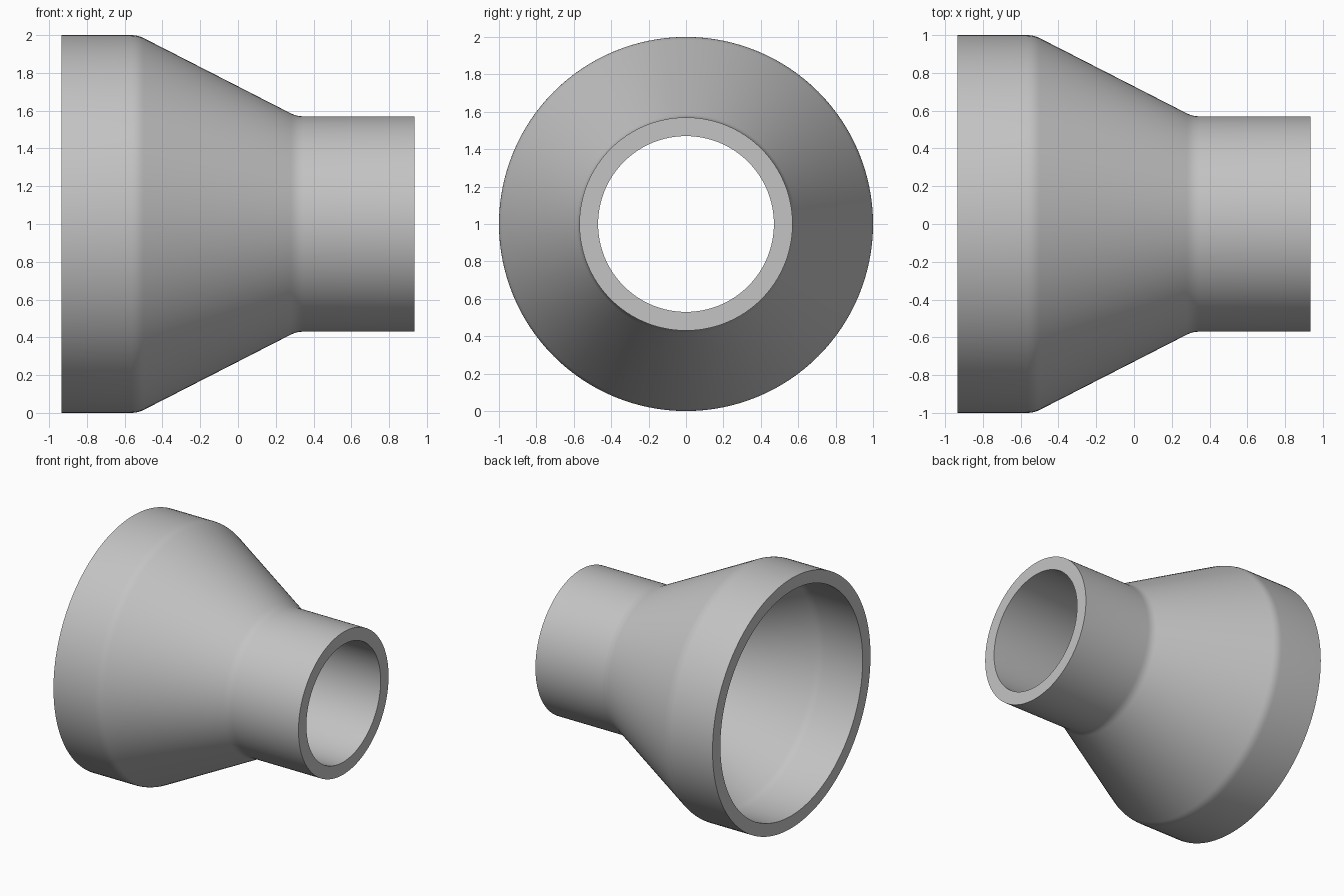
import bpy, bmesh, math
from mathutils import Vector, Matrix

cube = bpy.data.objects.get("Cube")
if cube:
    bpy.data.objects.remove(cube)

SEGMENTS = 128
HALF_LENGTH = 0.935
AXIS_HEIGHT = 1.0


def material(name, colour):
    mat = bpy.data.materials.new(name)
    mat.use_nodes = True
    mat.diffuse_color = colour
    mat.node_tree.nodes["Principled BSDF"].inputs["Base Color"].default_value = colour
    return mat


def rounded(points, reach=0.035, steps=4):
    """Round the inner corners of an open (x, radius) profile."""
    pts = [Vector((x, 0, r)) for x, r in points]
    out = [pts[0]]
    for before, corner, after in zip(pts, pts[1:], pts[2:]):
        a = corner + (before - corner).normalized() * reach
        b = corner + (after - corner).normalized() * reach
        for i in range(steps + 1):
            t = i / steps
            out.append(a * (1 - t) ** 2 + corner * 2 * t * (1 - t) + b * t ** 2)
    return out + [pts[-1]]


# Wall cross-section: outside from wide to narrow end, then back inside
outer = rounded([(-HALF_LENGTH, 1.0), (-0.53, 1.0), (0.31, 0.57), (HALF_LENGTH, 0.57)])
inner = rounded([(-HALF_LENGTH, 0.9), (-0.555, 0.9), (0.285, 0.47), (HALF_LENGTH, 0.47)])
section = outer + inner[::-1]

# Revolve the closed section around the pipe axis
bm = bmesh.new()
verts = [bm.verts.new(p) for p in section]
edges = [bm.edges.new((a, b)) for a, b in zip(verts, verts[1:] + verts[:1])]
bmesh.ops.spin(bm, geom=verts + edges, cent=(0, 0, 0), axis=(1, 0, 0),
               angle=math.tau, steps=SEGMENTS, use_merge=True)
bmesh.ops.remove_doubles(bm, verts=bm.verts, dist=0.0005)
bmesh.ops.recalc_face_normals(bm, faces=bm.faces)
bm.transform(Matrix.Translation((0, 0, AXIS_HEIGHT)))

mesh = bpy.data.meshes.new("pipe_reducer")
bm.to_mesh(mesh)
bm.free()
mesh.materials.append(material("light grey", (0.55, 0.55, 0.55, 1)))

reducer = bpy.data.objects.new("pipe_reducer", mesh)
bpy.context.collection.objects.link(reducer)

# Smooth walls with crisp end rims
bpy.ops.object.select_all(action="DESELECT")
reducer.select_set(True)
bpy.context.view_layer.objects.active = reducer
bpy.ops.object.shade_smooth_by_angle(angle=math.radians(30))
